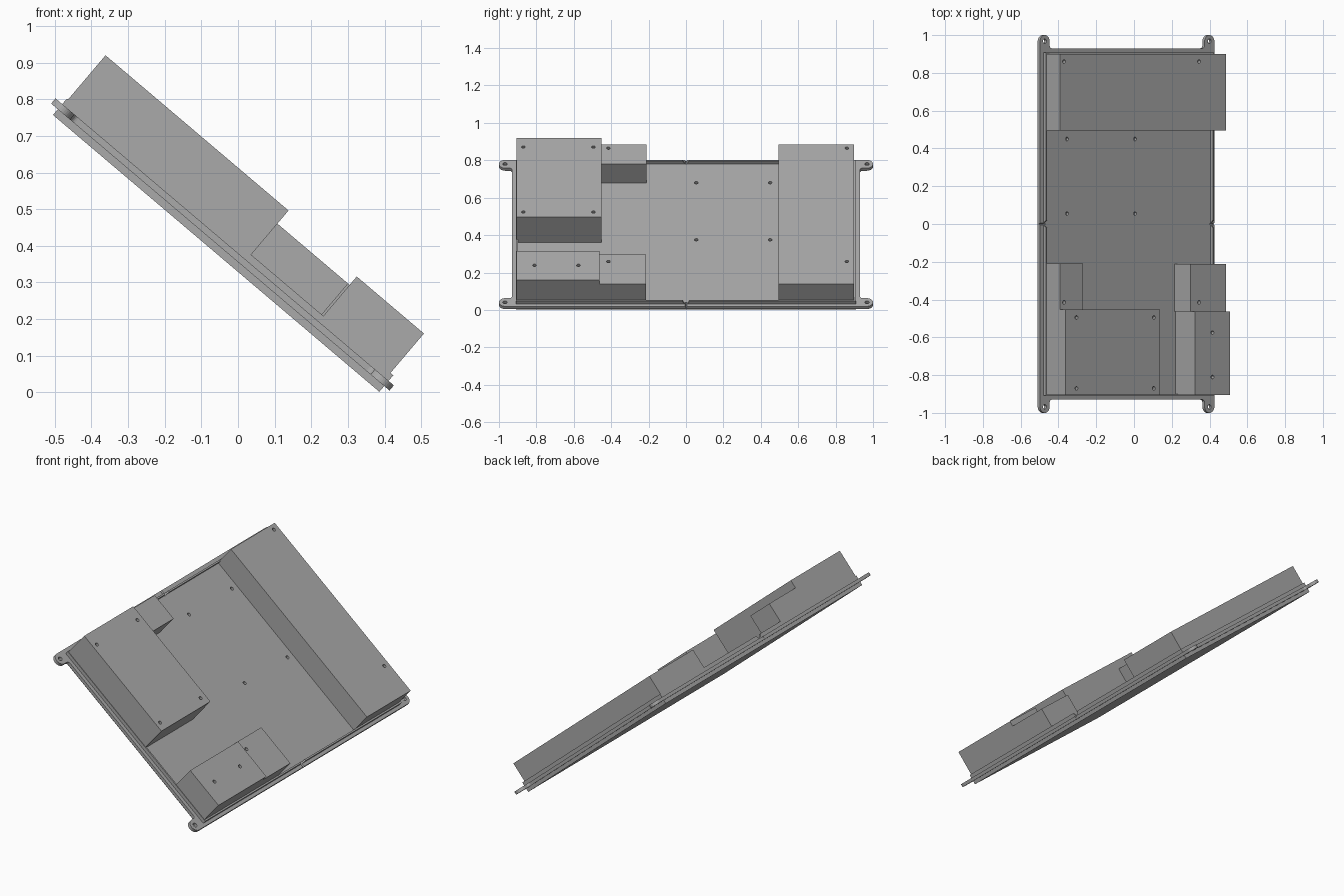
import bpy, bmesh, math
from mathutils import Matrix

if "Cube" in bpy.data.objects:
    bpy.data.objects.remove(bpy.data.objects["Cube"])

# Sloped frame: local x runs down the slope, local z is the panel normal
A = math.radians(40.3)
C, S = math.cos(A), math.sin(A)
FRAME = Matrix(((C, 0, S, -0.505), (0, 1, 0, 0), (-S, 0, C, 0.757), (0, 0, 0, 1)))
LENGTH, FLOOR, RIM = 1.168, 0.039, 0.059

grey = bpy.data.materials.new("grey_metal")
grey.diffuse_color = (0.40, 0.40, 0.40, 1)
grey.use_nodes = True
grey.node_tree.nodes["Principled BSDF"].inputs["Base Color"].default_value = grey.diffuse_color


def finish(bm, name):
    bmesh.ops.recalc_face_normals(bm, faces=bm.faces)
    me = bpy.data.meshes.new(name)
    bm.to_mesh(me)
    bm.free()
    me.materials.append(grey)
    ob = bpy.data.objects.new(name, me)
    ob.matrix_world = FRAME
    bpy.context.collection.objects.link(ob)
    return ob


def extrude(bm, outline, z0, z1):
    face = bm.faces.new([bm.verts.new((x, y, z0)) for x, y in outline])
    top = bmesh.ops.extrude_face_region(bm, geom=[face])["geom"]
    bmesh.ops.translate(bm, vec=(0, 0, z1 - z0),
                        verts=[v for v in top if isinstance(v, bmesh.types.BMVert)])


def rect(x0, x1, y0, y1):
    return [(x0, y0), (x1, y0), (x1, y1), (x0, y1)]


def arc(cx, cy, r, a0, a1, n):
    return [(cx + r * math.cos(math.radians(a0 + (a1 - a0) * i / n)),
             cy + r * math.sin(math.radians(a0 + (a1 - a0) * i / n))) for i in range(n + 1)]


def prism(name, outline, z0, z1):
    bm = bmesh.new()
    extrude(bm, outline, z0, z1)
    return finish(bm, name)


def cut(ob, cutter):
    mod = ob.modifiers.new("cut", 'BOOLEAN')
    mod.operation, mod.object, mod.solver = 'DIFFERENCE', cutter, 'EXACT'
    cutter.hide_render = True
    cutter.hide_set(True)


def drill(ob, spots, z0, z1, r=0.01):
    bm = bmesh.new()
    for x, y in spots:
        extrude(bm, arc(x, y, r, 0, 337.5, 15), z0, z1)
    cut(ob, finish(bm, ob.name + "_hole_cutter"))


# Back plate
prism("back_plate", rect(0, LENGTH, -0.908, 0.908), 0, 0.0205)

# Flange with four rounded mounting ears, from one mirrored quarter
mid = LENGTH / 2 - 0.0025
quarter = arc(0.5715, 0.966, 0.034, 0, 180, 16) + arc(0.5225, 0.945, 0.015, 0, -90, 5)
outline = [(mid + x, y) for x, y in quarter]
outline += [(mid - x, y) for x, y in reversed(quarter)]
outline += [(mid - x, -y) for x, y in quarter]
outline += [(mid + x, -y) for x, y in reversed(quarter)]
flange = prism("mounting_flange", outline, 0.0205, FLOOR)
drill(flange, [(mid + sx * 0.5715, sy * 0.968) for sx in (-1, 1) for sy in (-1, 1)],
      0.0, 0.06, 0.012)
drill(flange, [(x, y) for x in (0.164, 0.636) for y in (0.055, 0.45)], 0.024, 0.06)

# Thin raised rim around the floor
rim = prism("rim", rect(0, LENGTH, -0.908, 0.908), FLOOR - 0.001, RIM)
cut(rim, prism("rim_cutter", rect(0.009, LENGTH - 0.009, -0.899, 0.899), 0.02, 0.08))

# V notches at the middle of the upper and lower rim
bm = bmesh.new()
for x0, x1 in ((-0.05, 0.012), (LENGTH - 0.012, LENGTH + 0.05)):
    a = [bm.verts.new((x0, y, z)) for y, z in ((-0.025, 0.066), (0.025, 0.066), (0, 0.03))]
    b = [bm.verts.new((x1, v.co.y, v.co.z)) for v in a]
    bm.faces.new(a)
    bm.faces.new(b)
    for i in range(3):
        j = (i + 1) % 3
        bm.faces.new((a[i], a[j], b[j], b[i]))
notch = finish(bm, "notch_cutter")
cut(rim, notch)
cut(flange, notch)

# Raised housings: x0, x1, y0, y1, height, screw holes
housings = {
    "tall_housing": (0.004, 0.659, -0.905, -0.452, 0.217,
                     [(x, y) for x in (0.079, 0.616) for y in (-0.87, -0.495)]),
    "lower_housing": (0.9175, 1.158, -0.905, -0.462, 0.2,
                      [(1.037, -0.81), (1.037, -0.575)]),
    "long_housing": (0.004, 1.158, 0.495, 0.899, 0.17, [(0.033, 0.86), (0.97, 0.86)]),
    "upper_block": (0.004, 0.165, -0.452, -0.21, 0.17, [(0.033, -0.415)]),
    "lower_block": (0.911, 1.158, -0.462, -0.213, 0.17, [(0.97, -0.415)]),
}
for name, (x0, x1, y0, y1, h, holes) in housings.items():
    box = prism(name, rect(x0, x1, y0, y1), FLOOR - 0.001, h)
    drill(box, holes, h - 0.02, h + 0.02)
